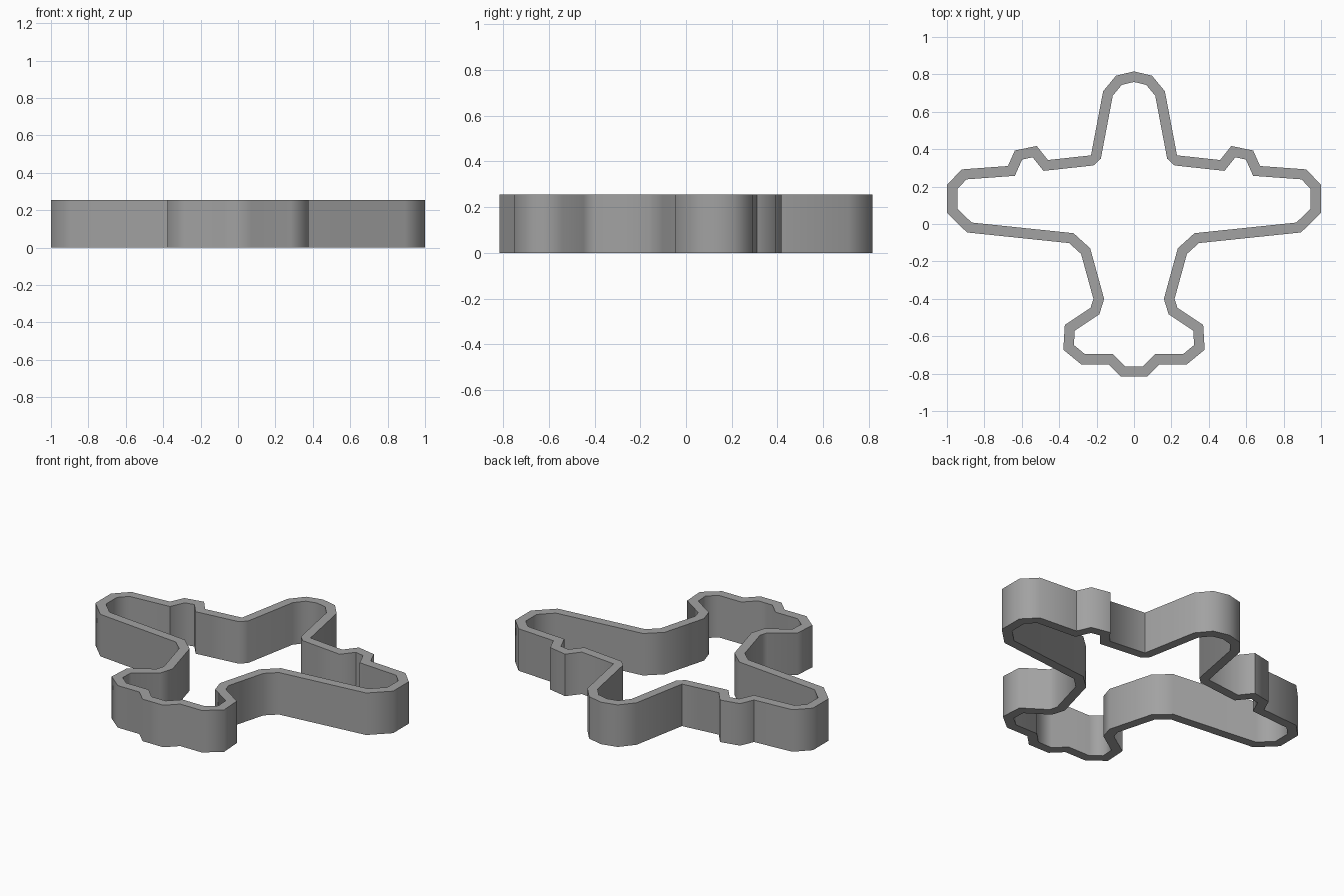
import bpy, bmesh, math
from mathutils import Vector

if "Cube" in bpy.data.objects:
    bpy.data.objects.remove(bpy.data.objects["Cube"])

HEIGHT, WALL = 0.255, 0.055

# Right half of the outer outline, nose to tail
half = [(0.096, 0.793), (0.165, 0.71), (0.23, 0.367), (0.46, 0.342),
        (0.52, 0.417), (0.637, 0.393), (0.674, 0.31), (0.92, 0.292),
        (1.0, 0.21), (1.0, 0.06), (0.893, -0.045), (0.347, -0.102),
        (0.283, -0.16), (0.217, -0.40), (0.232, -0.448), (0.37, -0.54),
        (0.378, -0.672), (0.283, -0.75), (0.137, -0.75), (0.07, -0.816)]
ROOT = 3  # index of the wing root corner once the nose tip is added
outer = [Vector(p) for p in [(0, 0.816)] + half + [(-x, y) for x, y in reversed(half)]]
n = len(outer)


def inset(pts, d):
    """Mitred inward offset of a clockwise outline."""
    res = []
    for i, p in enumerate(pts):
        a = (p - pts[i - 1]).normalized()
        b = (pts[(i + 1) % len(pts)] - p).normalized()
        na, nb = Vector((a.y, -a.x)), Vector((b.y, -b.x))
        m = (na + nb).normalized()
        res.append(p + m * d / m.dot(na))
    return res


# Plane-shaped wall
bm = bmesh.new()
inner = inset(outer, WALL)
ring = lambda pts, z: [bm.verts.new((p.x, p.y, z)) for p in pts]
loops = [ring(outer, 0), ring(outer, HEIGHT), ring(inner, HEIGHT), ring(inner, 0)]
for k in range(4):
    a, b = loops[k], loops[(k + 1) % 4]
    for i in range(n):
        j = (i + 1) % n
        bm.faces.new((a[i], a[j], b[j], b[i]))

# Chamfer the inside corners at the wing roots
roots = [bm.edges.get((loops[2][i], loops[3][i])) for i in (ROOT, n - ROOT)]
bmesh.ops.bevel(bm, geom=roots, offset=0.033, segments=1, affect='EDGES')
bmesh.ops.recalc_face_normals(bm, faces=bm.faces)

me = bpy.data.meshes.new("plane_cutter_wall")
bm.to_mesh(me)
bm.free()
ob = bpy.data.objects.new("plane_cutter_wall", me)
bpy.context.collection.objects.link(ob)

grey = bpy.data.materials.new("mid grey")
grey.diffuse_color = (0.36, 0.36, 0.36, 1)
grey.use_nodes = True
grey.node_tree.nodes["Principled BSDF"].inputs["Base Color"].default_value = grey.diffuse_color
me.materials.append(grey)

bpy.context.view_layer.objects.active = ob
ob.select_set(True)
bpy.ops.object.shade_smooth_by_angle(angle=math.radians(60))
